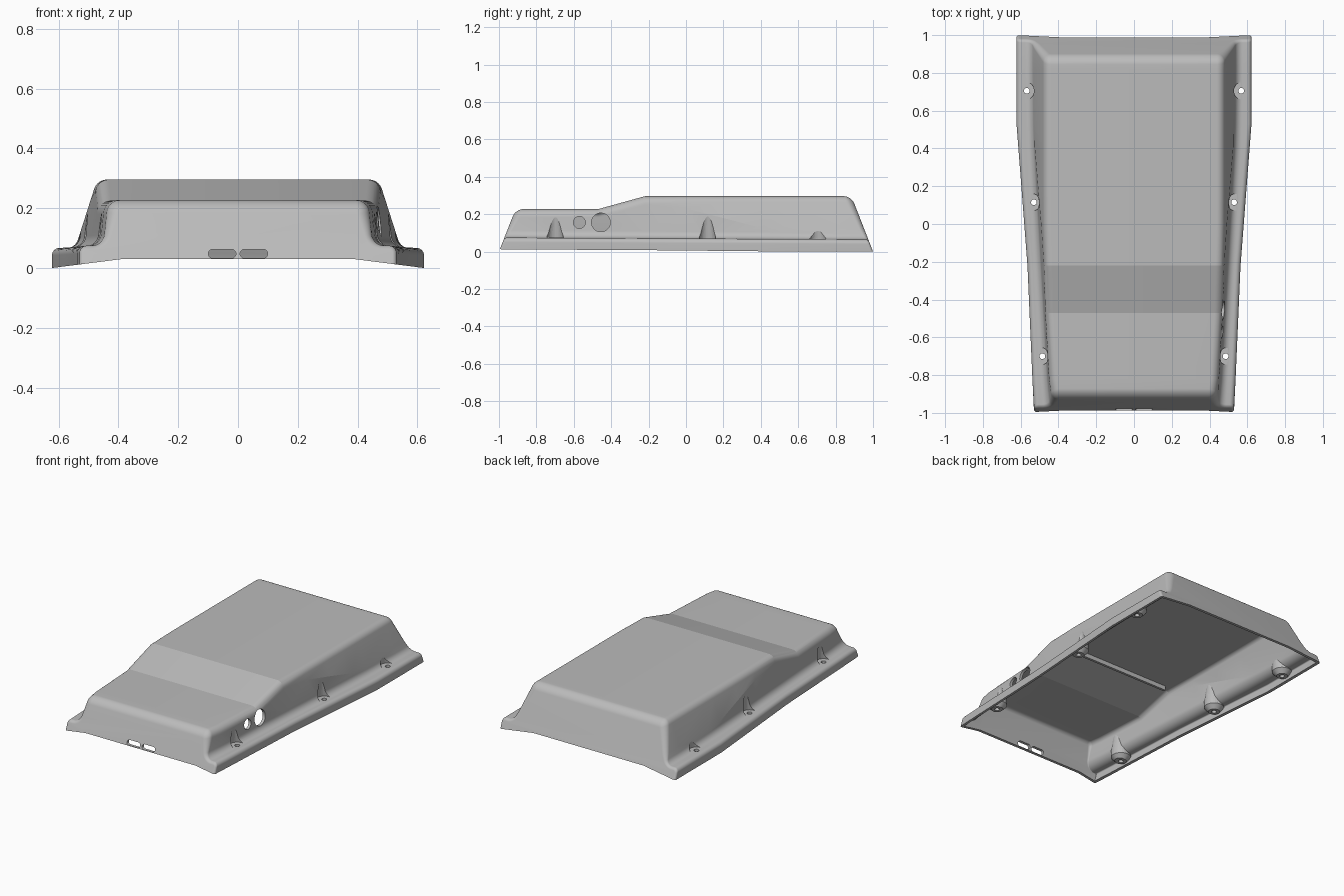
import bpy, bmesh, math
from mathutils import Vector, Matrix

cube = bpy.data.objects.get("Cube")
if cube:
    bpy.data.objects.remove(cube, do_unlink=True)

SEG = 10
SLOPE = 0.39   # lean of the front and back walls
WALL = 0.018

grey = bpy.data.materials.new("plain grey")
grey.use_nodes = True
colour = (0.5, 0.5, 0.5, 1)
grey.diffuse_color = colour
grey.node_tree.nodes["Principled BSDF"].inputs["Base Color"].default_value = colour


def lerp_path(points, t):
    for (a, va), (b, vb) in zip(points, points[1:]):
        if t <= b:
            return va + (vb - va) * max(0, (t - a) / (b - a))
    return points[-1][1]


def make_object(name, bm):
    bmesh.ops.recalc_face_normals(bm, faces=bm.faces)
    mesh = bpy.data.meshes.new(name)
    bm.to_mesh(mesh)
    bm.free()
    mesh.materials.append(grey)
    obj = bpy.data.objects.new(name, mesh)
    bpy.context.collection.objects.link(obj)
    return obj


def cut(target, cutter):
    mod = target.modifiers.new("cut", 'BOOLEAN')
    mod.operation, mod.solver, mod.object = 'DIFFERENCE', 'EXACT', cutter
    bpy.context.view_layer.objects.active = target
    bpy.ops.object.modifier_apply(modifier=mod.name)
    bpy.data.objects.remove(cutter, do_unlink=True)


def fillet(before, corner, after, radius):
    u, v = (corner - before).normalized(), (after - corner).normalized()
    turn = math.atan2(u.x * v.y - u.y * v.x, u.dot(v))
    start = corner - u * radius * math.tan(abs(turn) / 2)
    side = Vector((-u.y, u.x)) * math.copysign(radius, turn)
    return [start + side + Matrix.Rotation(turn * k / SEG, 2) @ -side
            for k in range(SEG + 1)]


def underside(x):
    return min(0.03, (0.625 - x) * 0.128)


def half_profile(y):
    """Half cross-section: rim, rounded flange, wall with crease, roof."""
    top = lerp_path([(-0.47, 0.227), (-0.22, 0.296)], y)
    rim = lerp_path([(-1, 0.53), (-0.22, 0.564), (0.53, 0.622)], y)
    flange = 0.07 - 0.005 * y
    foot = 0.455 + (y + 0.9) * 0.0567

    def wall(z):
        return Vector((min(foot - 0.1 * (z - 0.09), 0.537 - 0.32 * (z - 0.09)), z))

    crease = 0.09 + (0.537 - foot) / 0.22
    p0, p1 = Vector((rim, underside(rim))), Vector((rim, flange))
    p2, pc = wall(flange), wall(min(max(crease, 0.125), top - 0.047))
    p3, p4 = wall(top), Vector((0, top))
    return ([p0] + fillet(p0, p1, p2, 0.025) + fillet(p1, p2, pc, 0.042)
            + [pc] + fillet(pc, p3, p4, 0.045) + [p4])


def inset_profile(y, base, low, high, amount):
    pts = half_profile(y)
    result = []
    for i, p in enumerate(pts):
        d = (pts[min(i + 1, len(pts) - 1)] - pts[max(i - 1, 0)]).normalized()
        r = low + (high - low) * min(max((p.y - 0.07) / 0.1, 0), 1)
        q = p + Vector((-d.y, d.x)) * (base + r * amount)
        q.x = 0 if i == len(pts) - 1 else q.x
        result.append((q, r))
    return result


def loft(name, base, low, high, floor=None):
    """Loft cross-sections along y, with leaning rounded ends."""
    angles = [math.pi / 2 * k / SEG for k in range(SEG + 1)]
    stations = [(-1, 1 - math.sin(a), 1 - math.cos(a), 1) for a in angles]
    stations += [(y, 0, 0, 0) for y in (-0.82, -0.47, -0.22, 0, 0.2, 0.41, 0.53, 0.82)]
    stations += [(1, 1 - math.sin(a), 1 - math.cos(a), -1) for a in reversed(angles)]
    bm = bmesh.new()
    rings = []
    for y, amount, shift, end in stations:
        half = inset_profile(y, base, low, high, amount)
        half[0][0].y = underside(half[0][0].x)
        half = [(Vector((0, 0.03)), low), (Vector((0.39, 0.03)), low)] + half
        if floor is not None:
            for q, r in half[:3]:
                q.y = floor
        full = [(q.x, q.y, r) for q, r in half]
        full += [(-x, z, r) for x, z, r in reversed(full[1:-1])]
        rings.append([bm.verts.new((x, y + end * (SLOPE * z + base + r * shift), z))
                      for x, z, r in full])
    for a, b in zip(rings, rings[1:]):
        for i in range(len(a)):
            j = (i + 1) % len(a)
            bm.faces.new((a[i], a[j], b[j], b[i]))
    bm.faces.new(rings[0])
    bm.faces.new(rings[-1])
    return make_object(name, bm)


def lathe(name, profile, x, y, sides=32):
    bm = bmesh.new()
    rings = [[bm.verts.new((x + r * math.cos(2 * math.pi * k / sides),
                            y + r * math.sin(2 * math.pi * k / sides), z))
              for k in range(sides)] for r, z in profile]
    for a, b in zip(rings, rings[1:]):
        for k in range(sides):
            j = (k + 1) % sides
            bm.faces.new((a[k], a[j], b[j], b[k]))
    bm.faces.new(rings[0])
    bm.faces.new(rings[-1])
    return make_object(name, bm)


def capsule(name, centre, radius, straight, depth, along_x):
    """Prism with a round or slot-shaped outline, for horizontal openings."""
    bm = bmesh.new()
    verts = []
    for k in range(40):
        a = 2 * math.pi * (k + 0.5) / 40
        s = radius * math.cos(a) + math.copysign(straight / 2, math.cos(a))
        h = radius * math.sin(a)
        offset = (-depth / 2, s, h) if along_x else (s, -depth / 2, h)
        verts.append(bm.verts.new(Vector(centre) + Vector(offset)))
    face = bm.faces.new(verts)
    ext = bmesh.ops.extrude_face_region(bm, geom=[face])
    move = (depth, 0, 0) if along_x else (0, depth, 0)
    bmesh.ops.translate(bm, vec=move,
                        verts=[v for v in ext["geom"] if isinstance(v, bmesh.types.BMVert)])
    return make_object(name, bm)


cover = loft("cover_shell", 0, 0.014, 0.04)
cavity = loft("cavity", WALL, 0.002, 0.018, floor=-0.1)

# Screw bosses and roof rib stay solid inside the cavity
screws = [(s * x, y) for x, y in ((0.485, -0.7), (0.53, 0.115), (0.568, 0.705))
          for s in (1, -1)]
for x, y in screws:
    cut(cavity, lathe("boss", [(0.034, 0.018), (0.06, 0.045), (0.06, 0.08),
                               (0.042, 0.21), (0.02, 0.235)], x, y))
bm = bmesh.new()
bmesh.ops.create_cube(bm, size=1, matrix=Matrix.Translation((0, -0.19, 0.28))
                      @ Matrix.Diagonal((0.8, 0.016, 0.06, 1)))
cut(cavity, make_object("roof_rib", bm))
cut(cover, cavity)

# Tapered screw pockets with through holes
for x, y in screws:
    floor = 0.071 - 0.005 * y
    cut(cover, lathe("pocket", [(0.045, floor), (0.027, 0.19), (0.018, 0.205)], x, y))
    cut(cover, lathe("screw_hole", [(0.015, -0.05), (0.015, 0.1)], x, y))

# Round side openings and front slots
for y, r in ((-0.57, 0.032), (-0.455, 0.05)):
    cut(cover, capsule("side_opening", (0.47, y, 0.156), r, 0, 0.16, True))
for x in (-0.053, 0.053):
    cut(cover, capsule("front_slot", (x, -0.98, 0.048), 0.015, 0.062, 0.12, False))

bpy.ops.object.select_all(action='DESELECT')
cover.select_set(True)
bpy.context.view_layer.objects.active = cover
bpy.ops.object.shade_smooth_by_angle(angle=math.radians(11))
